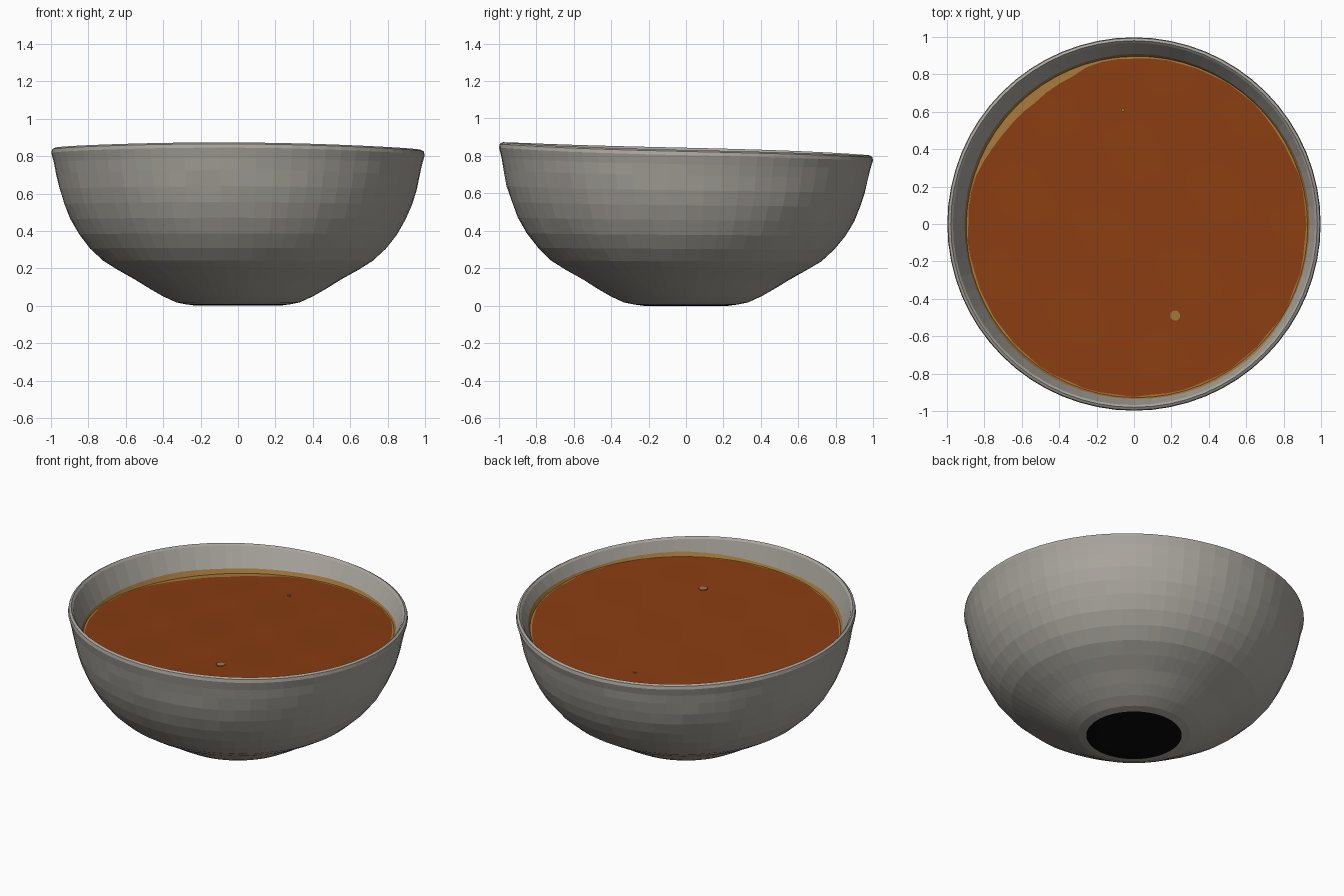
import bpy, math, random

if "Cube" in bpy.data.objects:
    bpy.data.objects.remove(bpy.data.objects["Cube"])

random.seed(4)
N = 64  # segments around the bowl


def material(name, rgb):
    m = bpy.data.materials.new(name)
    m.diffuse_color = (*rgb, 1)
    m.use_nodes = True
    m.node_tree.nodes["Principled BSDF"].inputs["Base Color"].default_value = m.diffuse_color
    return m


GREY = material("stone grey", (0.40, 0.38, 0.34))
SOUP = material("orange brown soup", (0.25, 0.046, 0.006))
FILM = material("golden broth", (0.38, 0.19, 0.045))
BLACK = material("black", (0.003, 0.003, 0.003))


def rim_z(a):
    # The rim is highest at the front and dips at the back and right
    return 0.838 - 0.032 * math.sin(a) - 0.006 * math.cos(a) + 0.003 * math.sin(3 * a)


def soup_z(x, y):
    return 0.705 + 0.035 * (x - y)


def wall_r(z):
    return 0.90 + 0.5 * (z - 0.68)


def pool(a):
    # How strongly the broth gathers at the back left
    d = (a - math.radians(132) + math.pi) % (2 * math.pi) - math.pi
    return math.exp(-(d / 0.42) ** 4)


def loft(name, rings, mat, cap=None):
    """Joins rings (functions of angle returning r, z); cap is the z of a centre point."""
    verts, faces = [], []
    for ring in rings:
        for i in range(N):
            a = 2 * math.pi * i / N
            r, z = ring(a)
            verts.append((r * math.cos(a), r * math.sin(a), z))
    for k in range(len(rings) - 1):
        for i in range(N):
            j = (i + 1) % N
            faces.append((k * N + i, k * N + j, (k + 1) * N + j, (k + 1) * N + i))
    if cap is not None:
        verts.append((0, 0, cap))
        k = (len(rings) - 1) * N
        faces += [(k + i, k + (i + 1) % N, len(verts) - 1) for i in range(N)]
    me = bpy.data.meshes.new(name)
    me.from_pydata(verts, [], faces)
    me.materials.append(mat)
    ob = bpy.data.objects.new(name, me)
    bpy.context.collection.objects.link(ob)
    return ob


def outer(r, z):
    def f(a):
        wob = 1 + random.uniform(-0.003, 0.003) * (0.1 < z < 0.75)
        return r * wob, z + (rim_z(a) - 0.838) * (z / 0.838) ** 2
    return f


def rim(r, dz):
    return lambda a: (r, rim_z(a) + dz)


def soup_edge(a):
    z = soup_z(0.905 * math.cos(a), 0.905 * math.sin(a))
    return wall_r(z), z


def film_inner(a):
    r = soup_edge(a)[0] - 0.008 - 0.042 * pool(a) + random.uniform(-0.005, 0.005)
    return r, soup_z(r * math.cos(a), r * math.sin(a))


def film_top(a):
    z = soup_edge(a)[1] + 0.02 + 0.012 * pool(a) + 0.006 * math.sin(5 * a)
    return wall_r(z), z


# Bowl: outer wall, rolled rim and inner wall down to the broth line
profile = [(0.28, 0.008), (0.33, 0.018), (0.40, 0.05), (0.47, 0.09), (0.55, 0.14),
           (0.64, 0.19), (0.72, 0.24), (0.79, 0.305), (0.85, 0.38), (0.895, 0.46),
           (0.93, 0.54), (0.955, 0.62), (0.972, 0.70), (0.984, 0.76)]
loft("bowl", [outer(r, z) for r, z in profile]
     + [rim(0.998, -0.028), rim(0.994, -0.008), rim(0.98, 0), rim(0.968, -0.012), film_top],
     GREY)

# Black underside
loft("base_disc", [lambda a: (0.28, 0.008), lambda a: (0.22, 0.0)], BLACK, cap=0.0)

# Golden ring where the soup meets the wall
edge_cache = {}


def film_inner_fixed(a):
    if a not in edge_cache:
        edge_cache[a] = film_inner(a)
    return edge_cache[a]


loft("broth_ring", [film_top, soup_edge, film_inner_fixed], FILM)


# Soup surface with slight ripples
def soup_ring(t):
    def f(a):
        r = film_inner_fixed(a)[0] * t
        x, y = r * math.cos(a), r * math.sin(a)
        bump = 0.003 * math.sin(9 * x + 4 * y) * math.sin(8 * y - 3 * x)
        return r, soup_z(x, y) + bump * (t < 0.99)
    return f


soup = loft("soup", [soup_ring(1 - k / 14) for k in range(14)], SOUP, cap=0.705)
for p in soup.data.polygons:
    p.use_smooth = True

# Small drops of broth floating on the soup
for n, (x, y, r) in enumerate([(0.22, -0.49, 0.027), (-0.06, 0.61, 0.009)]):
    bpy.ops.mesh.primitive_cylinder_add(vertices=12, radius=r, depth=0.006,
                                        location=(x, y, soup_z(x, y) + 0.003))
    drop = bpy.context.object
    drop.name = f"broth_drop_{n + 1}"
    drop.data.materials.append(FILM)
